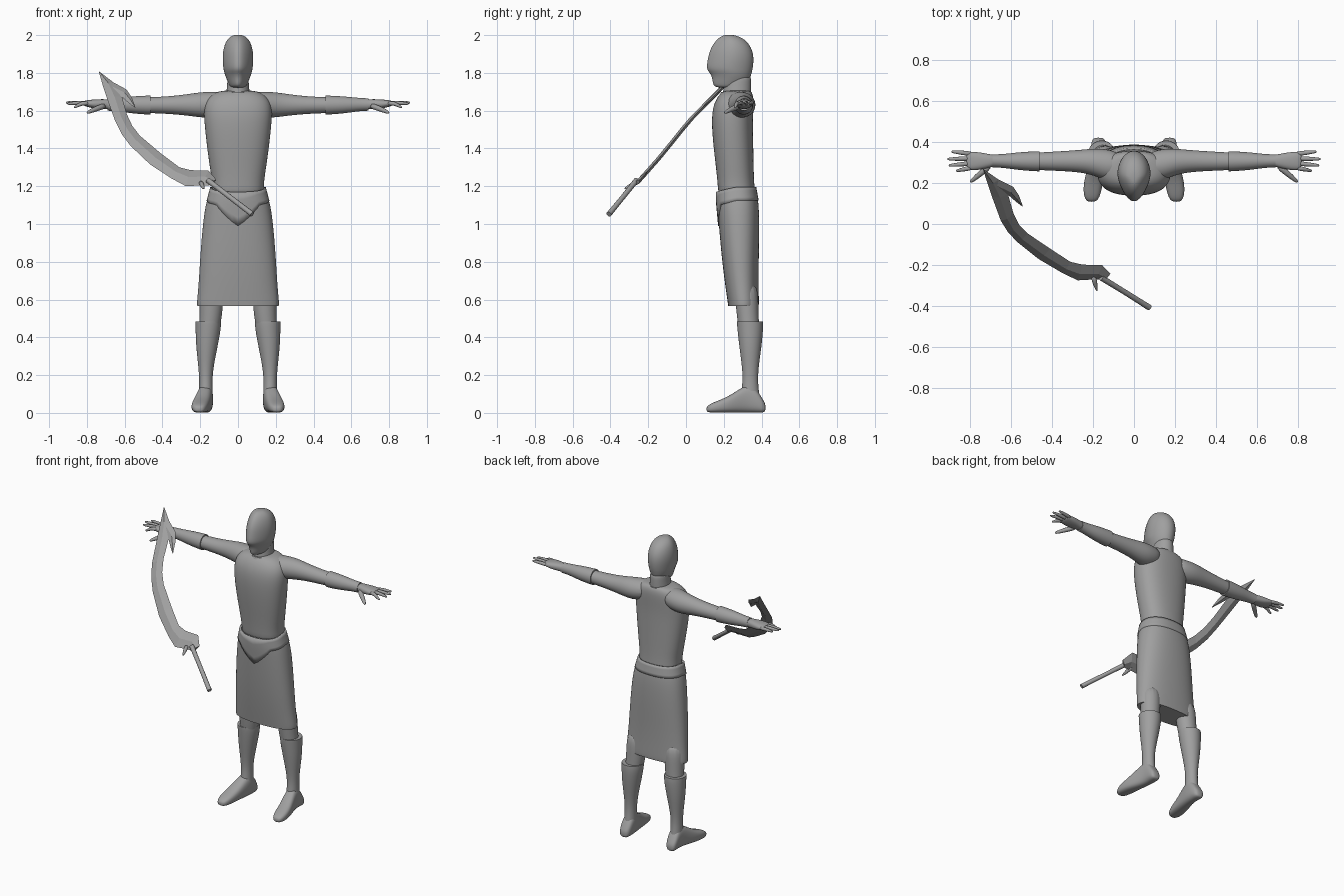
import bpy, bmesh, math
from mathutils import Vector

cube = bpy.data.objects.get("Cube")
if cube:
    bpy.data.objects.remove(cube, do_unlink=True)

grey = bpy.data.materials.new("plain grey")
grey.use_nodes = True
grey.diffuse_color = (0.35, 0.35, 0.35, 1)
grey.node_tree.nodes["Principled BSDF"].inputs["Base Color"].default_value = grey.diffuse_color


def finish(bm, name, smooth=True, levels=2):
    bmesh.ops.recalc_face_normals(bm, faces=bm.faces)
    mesh = bpy.data.meshes.new(name)
    for face in bm.faces:
        face.smooth = smooth
    bm.to_mesh(mesh)
    bm.free()
    mesh.materials.append(grey)
    obj = bpy.data.objects.new(name, mesh)
    bpy.context.collection.objects.link(obj)
    if levels:
        sub = obj.modifiers.new("Subdivision", 'SUBSURF')
        sub.levels = sub.render_levels = levels
    return obj


def bridge(bm, rings, crisp=False):
    """Skin a list of vertex rings and cap both ends."""
    n = len(rings[0])
    for low, high in zip(rings, rings[1:]):
        for i in range(n):
            j = (i + 1) % n
            bm.faces.new((low[i], low[j], high[j], high[i]))
    crease = bm.edges.layers.float.new("crease_edge")
    for ring in (rings[0], rings[-1]):
        cap = bm.faces.new(ring)
        if crisp:
            for edge in cap.edges:
                edge[crease] = 1.0
                edge.smooth = False


def oval(a0, a1, b0, b1, power=1.0, taper=0.0, n=16):
    """Points of a rounded section; taper narrows its front."""
    for i in range(n):
        t = math.tau * i / n
        c, s = math.cos(t), math.sin(t)
        c = math.copysign(abs(c) ** power, c) * (1 - taper * max(0, -s))
        s = math.copysign(abs(s) ** power, s)
        yield (a0 + a1 + (a1 - a0) * c) / 2, (b0 + b1 + (b1 - b0) * s) / 2


def loft(name, axis, rows, power=1.0, taper=0.0, crisp=False, side=1):
    """Each row is a position on the axis and the section's bounds."""
    bm = bmesh.new()
    rings = []
    for pos, *bounds in rows:
        ring = []
        for a, b in oval(*bounds, power, taper):
            p = {'x': (pos, a, b), 'y': (a, pos, b), 'z': (a, b, pos)}[axis]
            ring.append(bm.verts.new((p[0] * side, p[1], p[2])))
        rings.append(ring)
    bridge(bm, rings, crisp)
    return finish(bm, name)


def centred(rows):
    return [(z, -h, h, front, back) for z, h, front, back in rows]


def tube(name, points, radii, side=1, crisp=False):
    """Round limb through the given points."""
    bm = bmesh.new()
    pts = [Vector((x * side, y, z)) for x, y, z in points]
    turn = (pts[-1] - pts[0]).to_track_quat('Z', 'Y')
    rings = [[bm.verts.new(p + turn @ Vector((a, b, 0)))
              for a, b in oval(-r, r, -r, r, n=8)] for p, r in zip(pts, radii)]
    bridge(bm, rings, crisp)
    return finish(bm, name, levels=1)


# Head, neck and collar
loft("head", 'z', centred([
    (1.72, .035, .165, .27), (1.735, .048, .14, .32), (1.77, .064, .138, .342),
    (1.80, .075, .125, .35), (1.82, .08, .104, .356), (1.87, .085, .112, .362),
    (1.92, .082, .123, .355), (1.965, .068, .15, .328), (1.99, .046, .178, .29),
    (2.002, .02, .205, .25)]), taper=.3)
loft("neck", 'z', centred([(1.64, .07, .185, .345), (1.70, .062, .195, .347),
                           (1.75, .058, .2, .347), (1.80, .055, .21, .345)]))
loft("collar", 'z', centred([(1.66, .078, .168, .352), (1.685, .07, .178, .351),
                             (1.70, .065, .185, .35)]), crisp=True)

# Torso, skirt
loft("torso", 'z', centred([
    (1.13, .145, .17, .372), (1.20, .136, .167, .363), (1.30, .152, .157, .36),
    (1.42, .169, .142, .358), (1.54, .182, .133, .356), (1.62, .185, .14, .36),
    (1.67, .165, .162, .36), (1.70, .12, .19, .35), (1.708, .06, .22, .33)]), power=.85)
loft("skirt", 'z', centred([
    (.565, .22, .222, .386), (.58, .223, .22, .388), (.66, .214, .208, .386),
    (.78, .207, .192, .386), (.92, .197, .178, .39), (1.05, .184, .168, .39),
    (1.13, .168, .162, .384), (1.17, .15, .165, .375)]), power=.85, crisp=True)

# Belt band whose lower edge drops into a pointed flap at the front
bm = bmesh.new()
count, levels = 48, 5
rows = []
for k in range(levels):
    row = []
    for i in range(count):
        t = math.tau * i / count
        front = max(0, -math.sin(t))
        flap = max(0, 1 - abs(math.cos(t)) / .62) if front else 0
        top = 1.195 - .025 * front
        z = top + (1.125 - .03 * front - .105 * flap - top) * k / (levels - 1)
        drop = min(1, (1.195 - z) / .12)
        h = .147 + .032 * drop
        point = list(oval(-h, h, .158, .372 + .022 * drop, .85, n=count))[i]
        row.append(bm.verts.new((point[0], point[1] + .012 * front * max(0, 1.12 - z) / .13, z)))
    rows.append(row)
for low, high in zip(rows, rows[1:]):
    for i in range(count):
        j = (i + 1) % count
        bm.faces.new((low[i], low[j], high[j], high[i]))
belt = finish(bm, "belt", levels=0)
solid = belt.modifiers.new("Thickness", 'SOLIDIFY')
solid.thickness = .012

# Limbs, once for each side
for label, s in (("left", 1), ("right", -1)):
    loft(label + "_arm", 'x', [
        (.06, .215, .35, 1.585, 1.70), (.14, .21, .368, 1.56, 1.702),
        (.20, .238, .37, 1.563, 1.699), (.27, .252, .362, 1.573, 1.688),
        (.36, .258, .356, 1.582, 1.677), (.46, .262, .35, 1.586, 1.672),
        (.56, .268, .346, 1.59, 1.67), (.67, .28, .337, 1.602, 1.66)], side=s)
    loft(label + "_bracer", 'x', [
        (.462, .256, .356, 1.578, 1.681), (.475, .256, .356, 1.578, 1.681),
        (.56, .262, .352, 1.584, 1.677), (.64, .274, .341, 1.597, 1.668),
        (.69, .276, .341, 1.599, 1.666)], crisp=True, side=s)
    loft(label + "_palm", 'x', [
        (.66, .285, .335, 1.605, 1.658), (.71, .274, .342, 1.608, 1.662),
        (.76, .262, .352, 1.61, 1.66), (.80, .262, .354, 1.62, 1.656),
        (.82, .272, .348, 1.628, 1.65)], power=.85, side=s)
    fingers = {"index": (.276, .87, .26, 1.618), "middle": (.297, .905, .286, 1.637),
               "ring": (.32, .912, .317, 1.643), "little": (.342, .892, .353, 1.643)}
    for finger, (y, tip_x, tip_y, tip_z) in fingers.items():
        tube(f"{label}_{finger}_finger",
             [(.785, y, 1.637), ((.785 + tip_x) / 2, (y + tip_y) / 2, 1.642),
              (tip_x - .008, tip_y, tip_z), (tip_x, tip_y, tip_z)],
             [.014, .012, .008, .004], s)
    tube(label + "_thumb", [(.70, .288, 1.628), (.745, .25, 1.612),
                            (.79, .212, 1.593), (.80, .204, 1.588)],
         [.018, .016, .011, .005], s)
    loft(label + "_leg", 'z', [
        (.70, .07, .2, .25, .38), (.57, .078, .205, .262, .385),
        (.50, .086, .205, .27, .386), (.42, .1, .21, .28, .39),
        (.30, .13, .2, .3, .38)], side=s)
    loft(label + "_boot_shaft", 'z', [
        (.05, .132, .21, .29, .395), (.12, .133, .208, .293, .386),
        (.18, .135, .206, .3, .381), (.25, .128, .211, .295, .386),
        (.35, .107, .223, .281, .401), (.44, .09, .226, .271, .41),
        (.475, .088, .227, .268, .409), (.485, .088, .227, .268, .408)],
        crisp=True, side=s)
    loft(label + "_boot_foot", 'y', [
        (.108, .19, .224, .008, .03), (.122, .172, .24, .002, .045),
        (.16, .158, .249, 0, .062), (.22, .148, .243, 0, .085),
        (.28, .138, .225, 0, .125), (.33, .131, .213, 0, .155),
        (.37, .131, .211, 0, .135), (.405, .136, .208, 0, .075),
        (.422, .152, .196, .008, .045)], power=.75, side=s)

# Curved sword, lying on a leaning sheet
LEAN = [(1.05, -.41), (1.35, -.14), (1.55, .02), (1.71, .18), (1.81, .27)]


def lean(z):
    for (z0, y0), (z1, y1) in zip(LEAN, LEAN[1:]):
        if z <= z1 or z1 == LEAN[-1][0]:
            return y0 + (y1 - y0) * (z - z0) / (z1 - z0)


def blade(name, stations, half=.011):
    """Diamond section between the outer and inner edge points."""
    bm = bmesh.new()
    normal = Vector((0, -.76, .65)) * half
    rings = []
    for x0, z0, x1, z1 in stations:
        outer, inner = Vector((x0, lean(z0), z0)), Vector((x1, lean(z1), z1))
        mid = (outer + inner) / 2
        thick = normal * min(1, (outer - inner).length / .04)
        rings.append([bm.verts.new(p) for p in (outer, mid + thick, inner, mid - thick)])
    bridge(bm, rings)
    return finish(bm, name, smooth=False, levels=0)


blade("sword_blade", [
    (-.737, 1.807, -.733, 1.806), (-.715, 1.73, -.66, 1.75), (-.692, 1.66, -.615, 1.675),
    (-.65, 1.545, -.588, 1.58), (-.615, 1.475, -.56, 1.52), (-.57, 1.415, -.52, 1.468),
    (-.465, 1.315, -.41, 1.375), (-.35, 1.24, -.31, 1.30), (-.275, 1.20, -.25, 1.285),
    (-.19, 1.205, -.155, 1.282), (-.15, 1.205, -.115, 1.235)])
blade("sword_barb", [(-.68, 1.70, -.66, 1.75), (-.612, 1.67, -.59, 1.712),
                     (-.58, 1.642, -.562, 1.67), (-.546, 1.616, -.543, 1.618)], .008)
tube("sword_guard_spike", [(-.2, -.25, 1.225), (-.185, -.31, 1.195), (-.18, -.328, 1.185)],
     [.018, .01, .003])
tube("sword_handle", [(-.16, -.262, 1.232), (-.04, -.335, 1.14), (.075, -.408, 1.052)],
     [.016, .014, .016], crisp=True)
